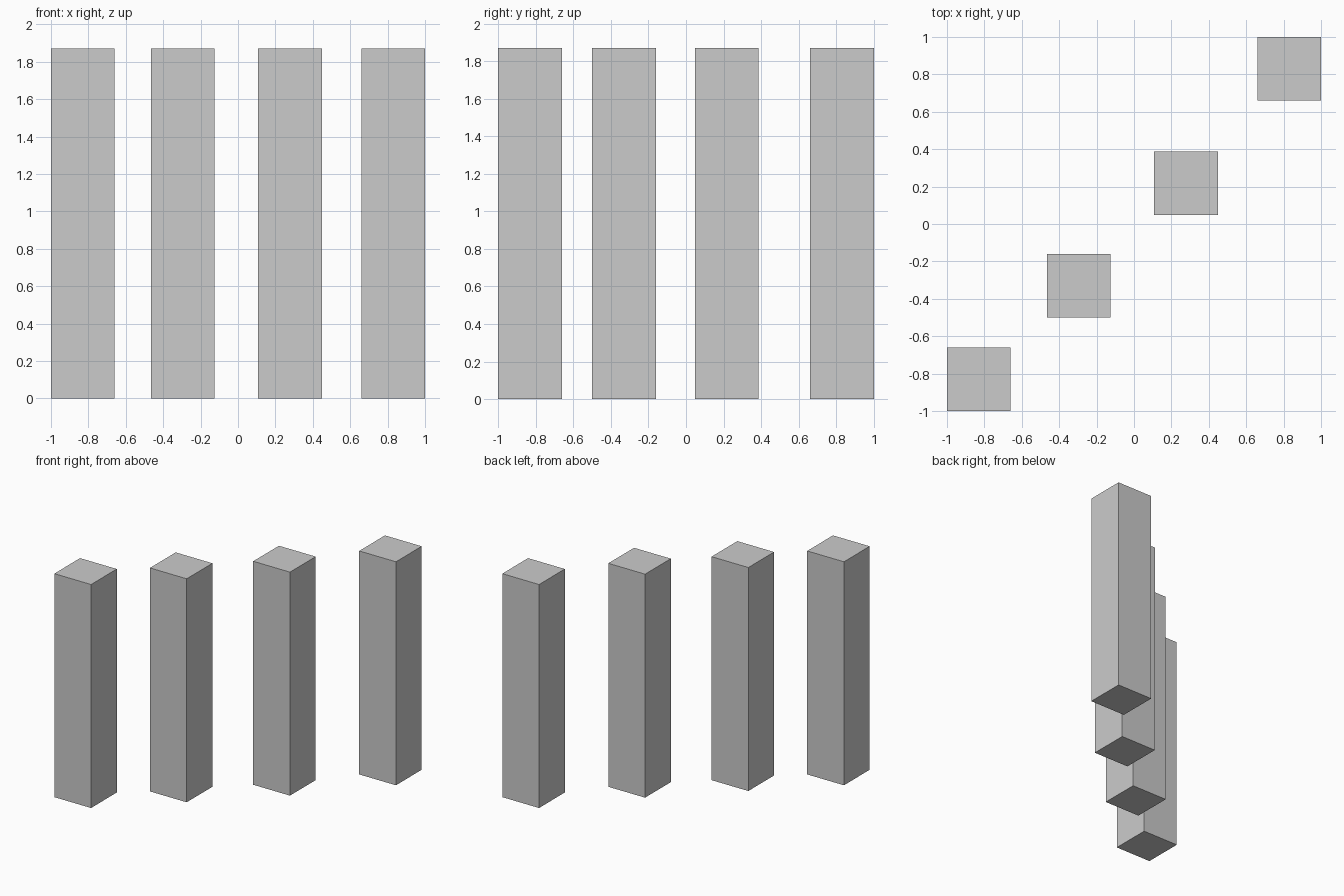
import bpy

if "Cube" in bpy.data.objects:
    bpy.data.objects.remove(bpy.data.objects["Cube"])

WIDTH = 0.34
HEIGHT = 1.87


def pillar(name, x, y):
    bpy.ops.mesh.primitive_cube_add(size=1, location=(x, y, HEIGHT / 2))
    obj = bpy.context.object
    obj.name = name
    obj.scale = (WIDTH, WIDTH, HEIGHT)
    bpy.ops.object.transform_apply(location=False, rotation=False, scale=True)


# Four square pillars along a loose diagonal
centres = [(-0.83, -0.83), (-0.295, -0.33), (0.278, 0.217), (0.83, 0.83)]
for i, (x, y) in enumerate(centres, 1):
    pillar(f"pillar_{i}", x, y)
